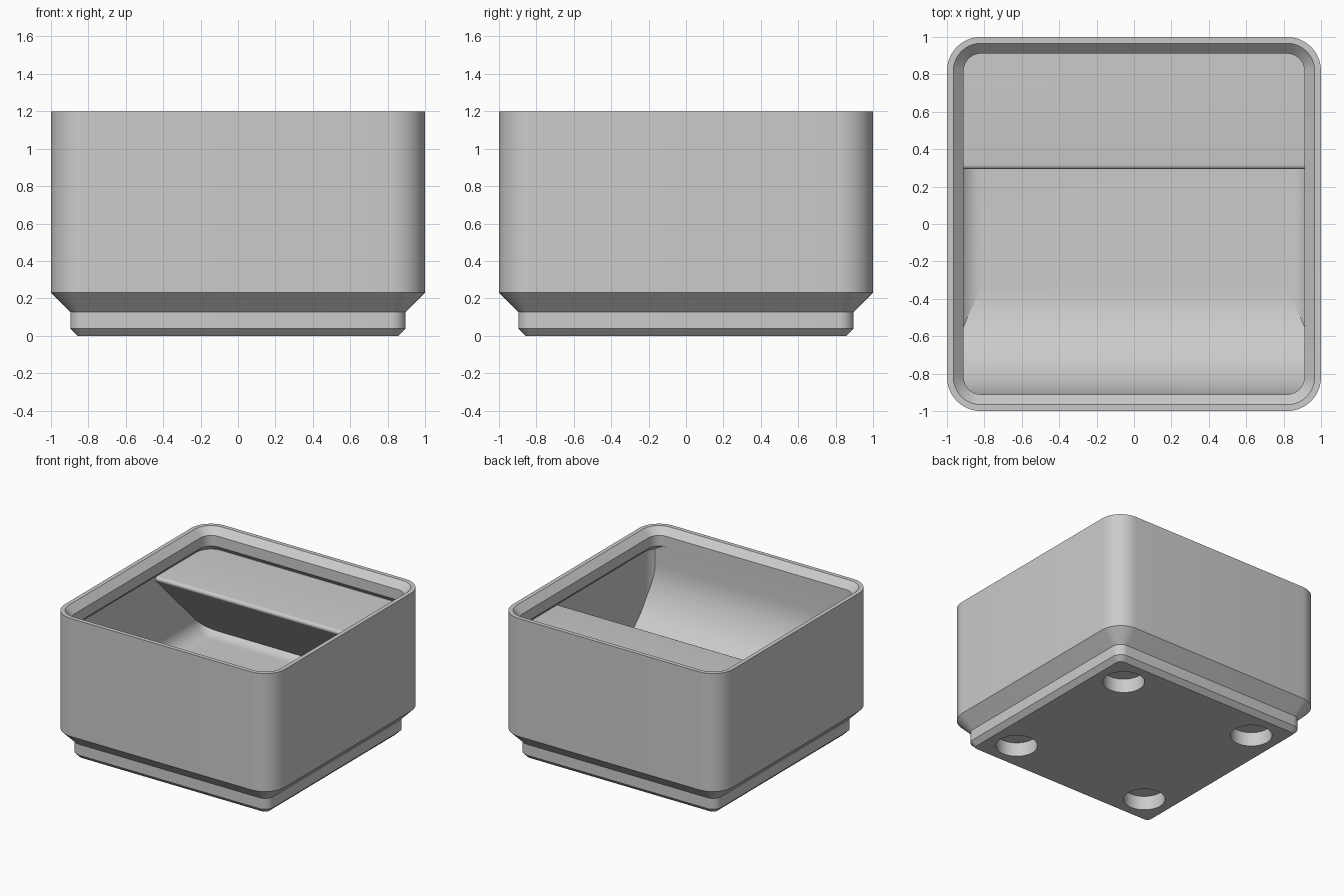
import bpy, bmesh, math
from mathutils import Vector

if "Cube" in bpy.data.objects:
    bpy.data.objects.remove(bpy.data.objects["Cube"], do_unlink=True)

RADIUS = 0.181      # outer corner radius at half width 1
FLOOR = 0.337       # inside floor height
WALL = 0.954        # half width of the cavity
FILLET = 0.135      # rounding between cavity walls and floor

grey = bpy.data.materials.new("plain_grey")
grey.use_nodes = True
grey.diffuse_color = (0.6, 0.6, 0.6, 1)
grey.node_tree.nodes["Principled BSDF"].inputs["Base Color"].default_value = (0.6, 0.6, 0.6, 1)


def make_object(name, bm):
    bmesh.ops.recalc_face_normals(bm, faces=bm.faces)
    mesh = bpy.data.meshes.new(name)
    bm.to_mesh(mesh)
    bm.free()
    mesh.materials.append(grey)
    obj = bpy.data.objects.new(name, mesh)
    bpy.context.collection.objects.link(obj)
    return obj


def activate(obj):
    bpy.ops.object.select_all(action='DESELECT')
    obj.select_set(True)
    bpy.context.view_layer.objects.active = obj


def boolean(obj, cutter, operation):
    mod = obj.modifiers.new("cut", 'BOOLEAN')
    mod.operation, mod.object, mod.solver = operation, cutter, 'EXACT'
    activate(obj)
    bpy.ops.object.modifier_apply(modifier=mod.name)
    bpy.data.objects.remove(cutter, do_unlink=True)


def smooth(obj):
    activate(obj)
    bpy.ops.object.shade_smooth_by_angle(angle=math.radians(30))


def rounded_ring(bm, half, z, steps=10):
    """Rounded square loop whose corners stay concentric with the body."""
    radius = max(RADIUS - (1 - half), 0.02)
    verts = []
    for corner in range(4):
        mid = math.pi / 4 + corner * math.pi / 2
        cx = math.copysign(half - radius, math.cos(mid))
        cy = math.copysign(half - radius, math.sin(mid))
        for i in range(steps + 1):
            a = (corner + i / steps) * math.pi / 2
            verts.append(bm.verts.new((cx + radius * math.cos(a), cy + radius * math.sin(a), z)))
    return verts


def loft(name, sections):
    bm = bmesh.new()
    rings = [rounded_ring(bm, half, z) for half, z in sections]
    for low, high in zip(rings, rings[1:]):
        for i in range(len(low)):
            j = (i + 1) % len(low)
            bm.faces.new((low[i], low[j], high[j], high[i]))
    bm.faces.new(rings[0])
    bm.faces.new(rings[-1])
    return make_object(name, bm)


def side_prism(name, profile):
    """Extrude a y-z profile across the bin, trimmed inside the rounded walls."""
    bm = bmesh.new()
    face = bm.faces.new([bm.verts.new((-0.99, y, z)) for y, z in profile])
    new = bmesh.ops.extrude_face_region(bm, geom=[face])["geom"]
    bmesh.ops.translate(bm, vec=Vector((1.98, 0, 0)),
                        verts=[v for v in new if isinstance(v, bmesh.types.BMVert)])
    obj = make_object(name, bm)
    boolean(obj, loft("trim", [(0.975, 0.1), (0.975, 1.15)]), 'INTERSECT')
    smooth(obj)
    return obj


def arc(cy, cz, r, start, end, steps):
    angles = [math.radians(start + (end - start) * i / steps) for i in range(steps + 1)]
    return [(cy + r * math.cos(a), cz + r * math.sin(a)) for a in angles]


# Body: stepped foot, outer wall, stacking lip, cavity and filleted floor
foot = [(0.858, 0), (0.896, 0.038), (0.896, 0.127), (1, 0.231)]
lip = [(1, 1.2), (0.966, 1.2), (0.911, 1.145), (0.911, 1.058), (WALL, 1.015)]
fillet = arc(WALL - FILLET, FLOOR + FILLET, FILLET, 0, -90, 8)
body = loft("bin_body", foot + lip + fillet)

# Four round magnet pockets underneath
for x in (-0.627, 0.627):
    for y in (-0.627, 0.627):
        bm = bmesh.new()
        bmesh.ops.create_cone(bm, cap_ends=True, segments=40, radius1=0.157, radius2=0.157, depth=0.232)
        bmesh.ops.translate(bm, vec=Vector((x, y, 0)), verts=bm.verts)
        boolean(body, make_object("pocket_cutter", bm), 'DIFFERENCE')
smooth(body)

# Curved scoop rising up the front wall
side_prism("front_scoop", [(-0.985, 0.3), (-0.35, 0.3)]
           + arc(-0.35, FLOOR + 0.561, 0.561, 270, 180, 24)
           + [(-0.911, 1.058), (-0.985, 1.058)])

# Label shelf at the back with a rounded nose and sloping underside
side_prism("label_shelf", [(0.985, 1.012)]
           + arc(0.315, 0.99, 0.022, 90, 225, 8)
           + [(0.985, 0.288)])
